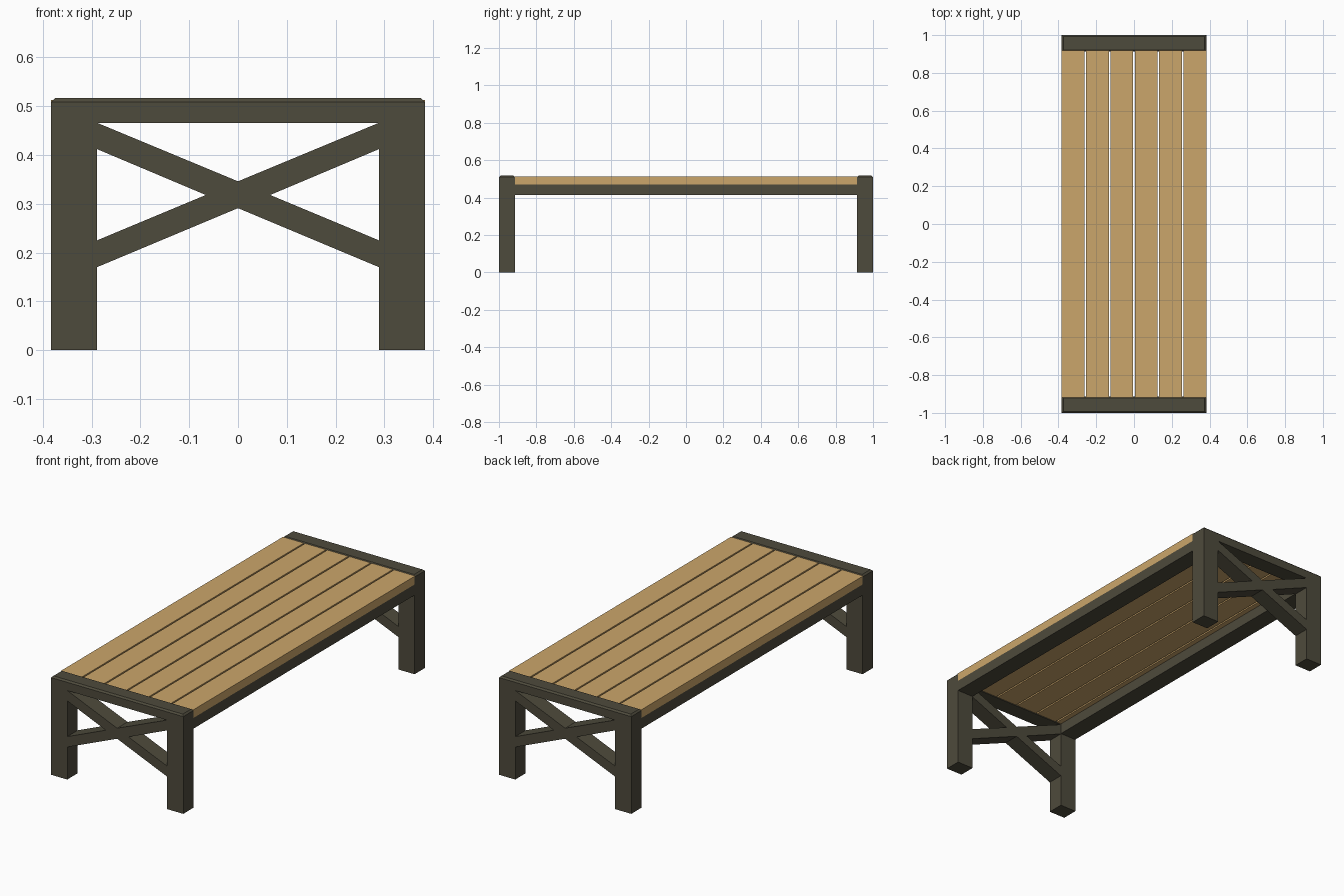
import bpy, bmesh

if "Cube" in bpy.data.objects:
    bpy.data.objects.remove(bpy.data.objects["Cube"])


def material(name, rgb):
    m = bpy.data.materials.new(name)
    m.diffuse_color = (*rgb, 1)
    m.use_nodes = True
    m.node_tree.nodes["Principled BSDF"].inputs["Base Color"].default_value = m.diffuse_color
    return m


DARK = material("dark_frame", (0.076, 0.069, 0.045))
WOOD = material("tan_wood", (0.60, 0.38, 0.145))

W, LEG, DEPTH = 0.383, 0.289, 0.086     # half width, inner leg edge, frame depth
INNER = 1 - DEPTH                       # y where the end frames stop


def finish(bm, name, mat):
    bmesh.ops.recalc_face_normals(bm, faces=bm.faces)
    me = bpy.data.meshes.new(name)
    bm.to_mesh(me)
    bm.free()
    me.materials.append(mat)
    ob = bpy.data.objects.new(name, me)
    bpy.context.collection.objects.link(ob)
    return ob


def extrude_profile(points, y0, y1):
    """Prism from an x-z outline, running from y0 to y1."""
    bm = bmesh.new()
    face = bm.faces.new([bm.verts.new((x, y0, z)) for x, z in points])
    res = bmesh.ops.extrude_face_region(bm, geom=[face])
    verts = [v for v in res["geom"] if isinstance(v, bmesh.types.BMVert)]
    bmesh.ops.translate(bm, verts=verts, vec=(0, y1 - y0, 0))
    bmesh.ops.recalc_face_normals(bm, faces=bm.faces)
    return bm


def box(name, x0, x1, y0, y1, z0, z1, mat):
    bm = extrude_profile([(x0, z0), (x1, z0), (x1, z1), (x0, z1)], y0, y1)
    return finish(bm, name, mat)


# End frames: two legs joined by a top rail, plus a crossed brace
arch = [(-W, 0), (-LEG, 0), (-LEG, 0.466), (LEG, 0.466),
        (LEG, 0), (W, 0), (W, 0.509), (-W, 0.509)]
cross = [(-LEG, 0.466), (-LEG, 0.412), (-0.066, 0.318), (-LEG, 0.225),
         (-LEG, 0.170), (0, 0.291), (LEG, 0.170), (LEG, 0.225),
         (0.066, 0.318), (LEG, 0.412), (LEG, 0.466), (0, 0.346)]
for end, y0, y1 in (("front", -1, -INNER), ("back", INNER, 1)):
    bm = extrude_profile(arch, y0, y1)
    # chamfered cap on the top face
    top = [f for f in bm.faces if f.calc_center_median().z > 0.508]
    bmesh.ops.inset_region(bm, faces=top, thickness=0.012, depth=0.0)
    for v in {v for f in top for v in f.verts}:
        v.co.z = 0.517
    finish(bm, end + "_leg_frame", DARK)
    finish(extrude_profile(cross, y0, y1), end + "_cross_brace", DARK)

# Long rails under the planks
for side, x0, x1 in (("left", -W, -LEG), ("right", LEG, W)):
    box(side + "_rail", x0, x1, -INNER, INNER, 0.414, 0.47, DARK)

# Six top planks with narrow open gaps
GAP = 0.008
pitch = (2 * W + GAP) / 6
for i in range(6):
    x = -W + i * pitch
    box(f"plank_{i + 1}", x, x + pitch - GAP, -0.919, 0.919, 0.47, 0.513, WOOD)
